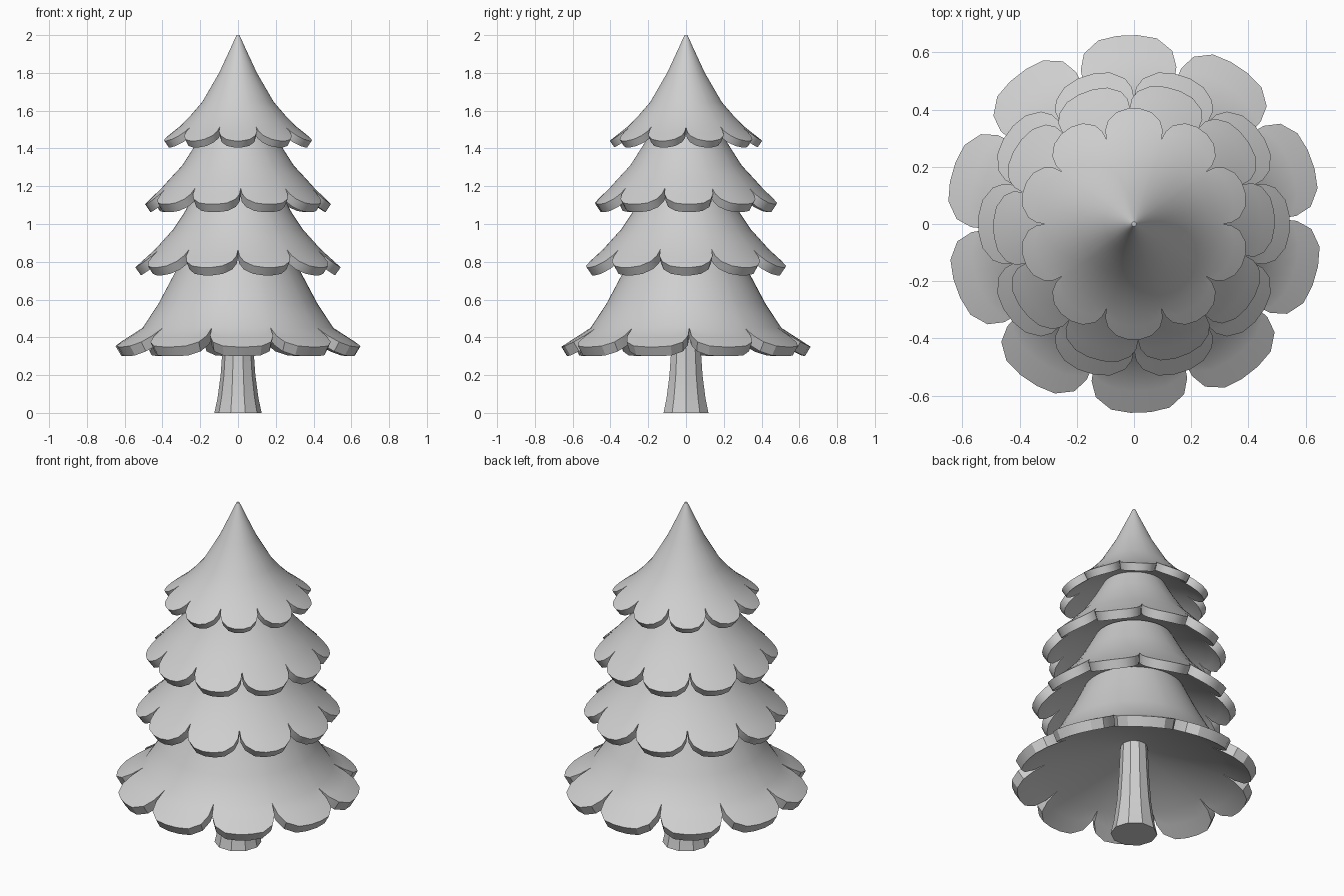
import bpy, bmesh, math

cube = bpy.data.objects.get("Cube")
if cube:
    bpy.data.objects.remove(cube, do_unlink=True)

GREY = (0.62, 0.62, 0.62, 1)
mat = bpy.data.materials.new("plain grey")
mat.use_nodes = True
mat.diffuse_color = GREY
mat.node_tree.nodes["Principled BSDF"].inputs["Base Color"].default_value = GREY

PETALS = 10
STEPS = (-1, -0.95, -0.8, -0.5, -0.17, 0.17, 0.5, 0.8, 0.95)


def loft(name, rings):
    """Skin a closed body through rings of points, capping both ends."""
    bm = bmesh.new()
    loops = [[bm.verts.new(p) for p in ring] for ring in rings]
    n = len(loops[0])
    for a, b in zip(loops, loops[1:]):
        for i in range(n):
            j = (i + 1) % n
            bm.faces.new((a[i], b[i], b[j], a[j]))
    bm.faces.new(loops[0])
    bm.faces.new(loops[-1])
    bmesh.ops.recalc_face_normals(bm, faces=bm.faces)
    mesh = bpy.data.meshes.new(name)
    bm.to_mesh(mesh)
    bm.free()
    mesh.materials.append(mat)
    obj = bpy.data.objects.new(name, mesh)
    bpy.context.collection.objects.link(obj)
    bpy.ops.object.select_all(action='DESELECT')
    obj.select_set(True)
    bpy.context.view_layer.objects.active = obj
    bpy.ops.object.shade_smooth_by_angle(angle=math.radians(32))
    return obj


def point(r, z, a):
    return (r * math.cos(a), r * math.sin(a), z)


def tier(name, profile, tip, rim, ceiling, turn, power):
    """Bough skirt: profile runs down to the notches, petals reach the tip."""
    cols = []
    for k in range(PETALS):
        for t in STEPS:
            angle = math.radians(turn) + (k + t / 2) * math.tau / PETALS
            cols.append((angle, math.sqrt(1 - abs(t) ** power)))
    nr, nz = profile[-1]

    def petal_ring(share, dr=0, dz=0):
        return [point(nr + (tip[0] - nr) * f * share + dr,
                      nz + (tip[1] - nz) * f * share + dz, a) for a, f in cols]

    rings = [[point(r, z, a) for a, f in cols] for r, z in profile[:-1]]
    rings += [petal_ring(0), petal_ring(0.5), petal_ring(1)]
    # Thick rim, then the hollow underside
    rings += [petal_ring(1, *rim), petal_ring(0.5, *rim), petal_ring(0, *rim)]
    low = nz + rim[1]
    for s in (0.6, 0.12):
        z = ceiling + (low - ceiling) * s
        rings.append([point((nr + rim[0]) * s, z, a) for a, f in cols])
    return loft(name, rings)


# Four tiers of boughs, top to bottom
tier("top_boughs",
     [(0.008, 2.0), (0.035, 1.94), (0.1, 1.8), (0.19, 1.645), (0.255, 1.57), (0.31, 1.515)],
     (0.405, 1.44), (-0.025, -0.035), 1.58, 18, 2.3)
tier("upper_boughs",
     [(0.17, 1.52), (0.225, 1.42), (0.295, 1.31), (0.36, 1.24), (0.405, 1.19)],
     (0.492, 1.105), (-0.028, -0.042), 1.28, 2, 2.8)
tier("middle_boughs",
     [(0.21, 1.2), (0.285, 1.06), (0.345, 0.97), (0.44, 0.865)],
     (0.545, 0.77), (-0.03, -0.042), 0.98, 0, 2.6)
tier("lower_boughs",
     [(0.25, 0.92), (0.335, 0.74), (0.42, 0.58), (0.505, 0.45)],
     (0.66, 0.35), (-0.03, -0.05), 0.56, 20, 3.6)

# Flared trunk
TRUNK = [(0.125, 0), (0.108, 0.08), (0.092, 0.2), (0.082, 0.34), (0.07, 0.6)]
SIDES = 10
loft("trunk", [[point(r, z, i * math.tau / SIDES) for i in range(SIDES)]
               for r, z in TRUNK])
